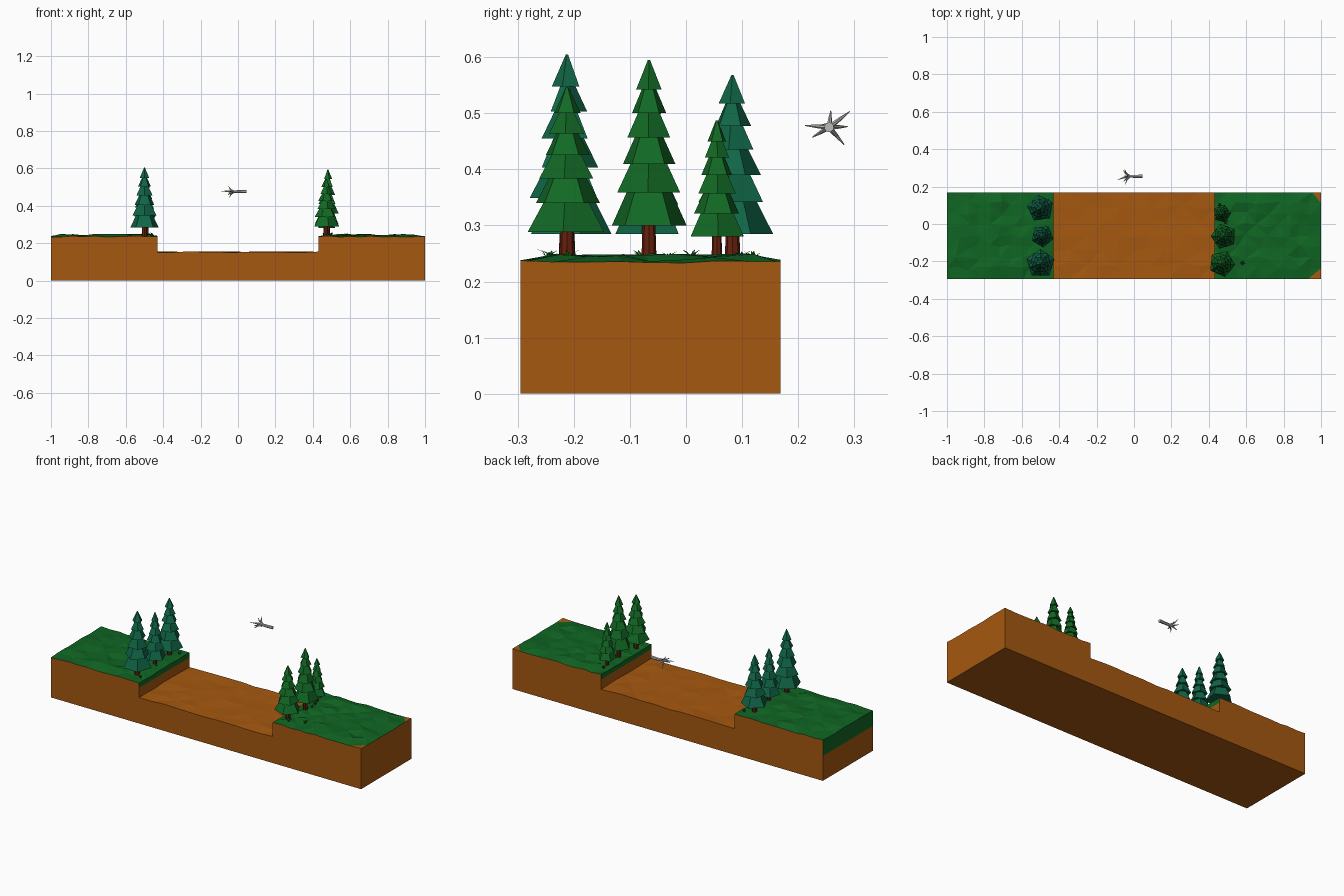
import bpy, bmesh, math, random
from mathutils import Vector

if "Cube" in bpy.data.objects:
    bpy.data.objects.remove(bpy.data.objects["Cube"])

random.seed(4)

def material(name, rgb):
    m = bpy.data.materials.new(name)
    m.diffuse_color = (*rgb, 1)
    m.use_nodes = True
    m.node_tree.nodes["Principled BSDF"].inputs["Base Color"].default_value = m.diffuse_color
    return m

SOIL = material("soil orange", (0.38, 0.099, 0.005))
GRASS = material("grass green", (0.005, 0.13, 0.017))
PINE = material("pine green", (0.006, 0.14, 0.018))
TEAL = material("pine teal", (0.005, 0.13, 0.062))
BARK = material("bark brown", (0.13, 0.015, 0.004))
BLADE = material("blade green", (0.01, 0.13, 0.01))
DEAD = material("dead wood grey", (0.5, 0.5, 0.5))

def finish(name, bm, mats):
    bmesh.ops.recalc_face_normals(bm, faces=bm.faces[:])
    me = bpy.data.meshes.new(name)
    bm.to_mesh(me)
    bm.free()
    for m in mats:
        me.materials.append(m)
    ob = bpy.data.objects.new(name, me)
    bpy.context.collection.objects.link(ob)
    return ob

Y0, Y1 = -0.295, 0.168

def terrain(name, x0, x1, nx, ny, z0, zlip, height, rule, mats):
    """Faceted bumpy top over a closed block; rule(centre, normal) gives the colour slot."""
    bm = bmesh.new()
    top = {}
    for i in range(nx + 1):
        for j in range(ny + 1):
            ex, ey = i in (0, nx), j in (0, ny)
            x = x0 + (x1 - x0) * i / nx + (0 if ex else random.uniform(-.012, .012))
            y = Y0 + (Y1 - Y0) * j / ny + (0 if ey else random.uniform(-.012, .012))
            top[i, j] = bm.verts.new((x, y, height(ex or ey)))
    for i in range(nx):
        for j in range(ny):
            a, b, c, d = top[i, j], top[i + 1, j], top[i + 1, j + 1], top[i, j + 1]
            tris = ((a, b, c), (a, c, d)) if (i + j) % 2 else ((a, b, d), (b, c, d))
            for t in tris:
                bm.faces.new(t)
    # skirt around the edge, split at the lip height
    ring = [top[i, 0] for i in range(nx)] + [top[nx, j] for j in range(ny)]
    ring += [top[i, ny] for i in range(nx, 0, -1)] + [top[0, j] for j in range(ny, 0, -1)]
    for z in (zlip, z0):
        low = [bm.verts.new((v.co.x, v.co.y, z)) for v in ring]
        for k in range(len(ring)):
            n = (k + 1) % len(ring)
            bm.faces.new((ring[k], low[k], low[n], ring[n]))
        ring = low
    bm.faces.new(ring)
    bmesh.ops.recalc_face_normals(bm, faces=bm.faces[:])
    for f in bm.faces:
        f.material_index = rule(f.calc_center_median(), f.normal)
    return finish(name, bm, mats)

# Lower ground and the sunken bed between the banks
bm = bmesh.new()
bmesh.ops.create_cube(bm, size=1)
for v in bm.verts:
    v.co = (v.co.x * 2, (Y0 + Y1) / 2 + v.co.y * (Y1 - Y0), (v.co.z + .5) * .145)
finish("ground_block", bm, [SOIL])
terrain("sunken_bed", -.43, .43, 10, 6, .145, .147,
        lambda edge: random.uniform(.150, .156), lambda c, n: 0, [SOIL])

# Grassy banks: green top, green lip toward the bed, soil on the cut sides
def bank_height(edge):
    return random.uniform(.232, .239) if edge else random.uniform(.234, .250)

def left_rule(c, n):
    return int(n.z > .5 or n.x < -.9 or (n.x > .9 and c.z > .205))

def right_rule(c, n):
    corner = c.x > .95 and (c.y < Y0 + .025 or c.y > Y1 - .025)
    return int((n.z > .5 and not corner) or (n.x < -.9 and c.z > .205))

terrain("left_bank", -1, -.43, 10, 8, .145, .208, bank_height, left_rule, [SOIL, GRASS])
terrain("right_bank", .43, 1, 10, 8, .145, .208, bank_height, right_rule, [SOIL, GRASS])

def cone(name, r1, r2, z1, z2, sides, x, y, turn, mat, bm=None):
    own = bm is None
    bm = bm or bmesh.new()
    new = bmesh.ops.create_cone(bm, cap_ends=True, segments=sides, radius1=r1,
                                radius2=r2, depth=z2 - z1)["verts"]
    ca, sa = math.cos(turn), math.sin(turn)
    for v in new:
        px, py, pz = v.co
        v.co = (x + px * ca - py * sa, y + px * sa + py * ca, pz + (z1 + z2) / 2)
    if own:
        finish(name, bm, [mat])

# Pines: stacked five-sided tiers that shrink toward the tip
def pine(name, x, y, base, tip, r, mat, turn):
    cone(name + "_trunk", r * .2, r * .15, .225, base + .03, 8, x, y, 0, BARK)
    bm = bmesh.new()
    cuts = [0, .2, .37, .53, .68, .82, 1]
    H = tip - base
    for k in range(6):
        low, high = cuts[k], cuts[k + 1]
        r1 = r * (1 - .80 * low)
        r2 = r * .65 * (1 - high) + .003 if k < 5 else .002
        cone("", r1, r2, base + H * low, base + H * min(1, high + (.02 if k < 5 else 0)),
             5, x, y, turn + k * math.pi / 5, mat, bm)
    finish(name + "_needles", bm, [mat])

PINES = [(-.5, -.212, .285, .605, .079, TEAL), (-.49, -.065, .285, .545, .061, TEAL),
         (-.5, .083, .285, .568, .073, TEAL), (.47, -.212, .288, .547, .072, PINE),
         (.48, -.066, .30, .595, .070, PINE), (.47, .055, .28, .487, .050, PINE)]
for k, p in enumerate(PINES):
    pine("pine_%d" % (k + 1), *p, k * .7)

# Grass tufts around the trunks
def tuft(name, x, y):
    bm = bmesh.new()
    for k in range(6):
        a = k * math.tau / 6 + random.uniform(-.3, .3)
        out = Vector((math.cos(a), math.sin(a), 0))
        side = Vector((-out.y, out.x, 0)) * .0025
        L = random.uniform(.014, .022)
        o = Vector((x, y, .236))
        mid = o + out * L * .45 + Vector((0, 0, L * .75))
        end = o + out * L + Vector((0, 0, L))
        v = [bm.verts.new(p) for p in (o - side, o + side, mid + side, mid - side, end)]
        bm.faces.new(v[:4])
        bm.faces.new((v[3], v[2], v[4]))
    finish(name, bm, [BLADE])

for k, (x, y) in enumerate([(.58, -.21), (.50, -.245), (.50, -.03), (.49, .01), (.46, .10),
                            (-.46, -.24), (-.47, -.08), (-.46, .12)]):
    tuft("grass_tuft_%d" % (k + 1), x, y)

# Floating dead tree lying along x: a tapered stem with bare branches
def limb(bm, p, q, r1, r2):
    p, q = Vector(p), Vector(q)
    rot = (q - p).to_track_quat('Z', 'Y')
    new = bmesh.ops.create_cone(bm, cap_ends=True, segments=7, radius1=r1,
                                radius2=r2, depth=(q - p).length)["verts"]
    for v in new:
        v.co = rot @ v.co + (p + q) / 2

bm = bmesh.new()
limb(bm, (.045, .255, .475), (-.025, .255, .475), .009, .0075)
limb(bm, (-.022, .255, .475), (-.052, .25, .477), .0075, .005)
limb(bm, (-.05, .25, .477), (-.088, .236, .478), .005, .001)
for x, y, z in [(-.045, .212, .478), (-.05, .258, .504), (-.05, .292, .503),
                (-.058, .288, .476), (-.045, .282, .444), (-.055, .225, .457)]:
    s = Vector((-.022, .255, .475))
    e = Vector((x, y, z))
    mid = s.lerp(e, .5) + Vector((-.006, 0, 0))
    limb(bm, s, mid, .005, .0035)
    limb(bm, mid, e, .0035, .0008)
finish("dead_tree", bm, [DEAD])
